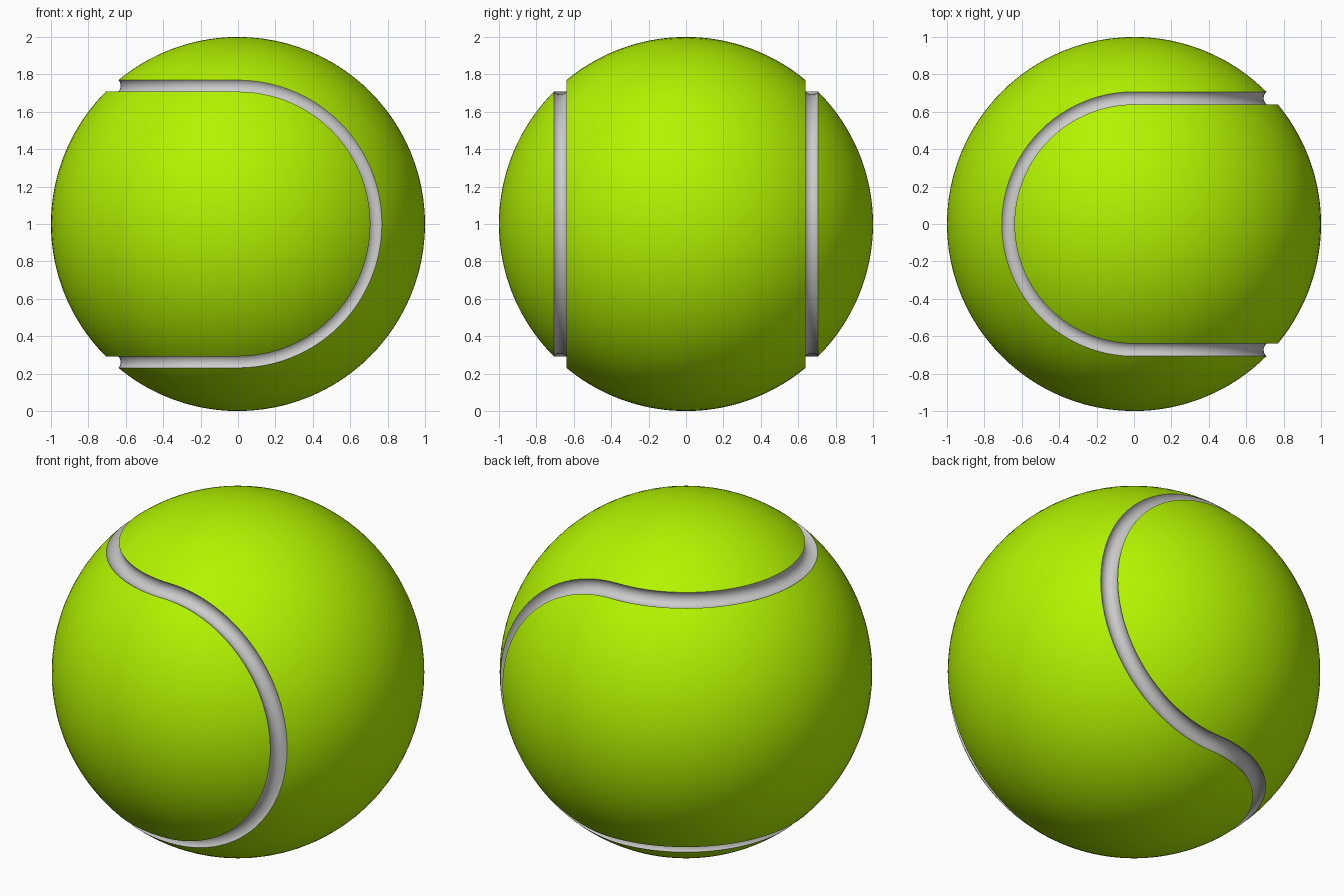
import bpy, bmesh
from math import sin, cos, asin, pi, radians
from mathutils import Vector

if "Cube" in bpy.data.objects:
    bpy.data.objects.remove(bpy.data.objects["Cube"])

R_GROOVE = 0.046             # round groove radius
BETA = radians(47.65)        # seam angle above the y axis at x = 0
ALPHA = 2 * asin(R_GROOVE / 2)
N = 48                       # steps per quarter turn
ACROSS = 48                  # steps across each panel


def half_seam(a, b):
    """y > 0 half of the seam: quarter arc on top, half arc at the side, quarter arc below."""
    q = [pi / 2 * i / N for i in range(N + 1)]
    top = [Vector((-a * cos(u), a * sin(u), b)) for u in q]
    side = [Vector((b * sin(2 * u), a, b * cos(2 * u))) for u in q[1:-1]]
    bottom = [Vector((p.x, p.y, -p.z)) for p in reversed(top)]
    return top + side + bottom


def grid_object(name, grids, mat=None):
    """Skin grids of points, weld them, face them outward and shade smooth."""
    bm = bmesh.new()
    for rows in grids:
        vs = [[bm.verts.new(p) for p in row] for row in rows]
        for r0, r1 in zip(vs, vs[1:]):
            for i in range(len(r0) - 1):
                bm.faces.new((r0[i], r0[i + 1], r1[i + 1], r1[i]))
    bmesh.ops.remove_doubles(bm, verts=bm.verts, dist=1e-5)
    bmesh.ops.recalc_face_normals(bm, faces=bm.faces)
    bm.normal_update()
    if sum(f.normal.dot(f.calc_center_median()) * f.calc_area() for f in bm.faces) < 0:
        bmesh.ops.reverse_faces(bm, faces=bm.faces)
    for f in bm.faces:
        f.smooth = True
    me = bpy.data.meshes.new(name)
    bm.to_mesh(me)
    bm.free()
    ob = bpy.data.objects.new(name, me)
    ob.location.z = 1
    bpy.context.collection.objects.link(ob)
    if mat:
        me.materials.append(mat)
    return ob


def panel_rows(a, b):
    """Sphere arcs joining each seam edge point to its mirror point."""
    rows = []
    for p in half_seam(a, b):
        c = Vector((p.x, 0, p.z)).normalized()
        e = asin(max(-1, min(1, p.y)))
        steps = [e * (2 * i / ACROSS - 1) for i in range(ACROSS + 1)]
        rows.append([c * cos(s) + Vector((0, sin(s), 0)) for s in steps])
    return rows


green = bpy.data.materials.new("felt_green")
green.diffuse_color = (0.45, 0.9, 0.0, 1)
green.use_nodes = True
green.node_tree.nodes["Principled BSDF"].inputs["Base Color"].default_value = green.diffuse_color

# Felt panel over top, right and bottom
hi, lo = BETA + ALPHA, BETA - ALPHA
grid_object("felt_panel_right", [panel_rows(cos(hi), sin(hi))], green)

# Felt panel over front, left and back: same shape turned to interlock
turned = [[Vector((-p.x, p.z, p.y)) for p in row] for row in panel_rows(sin(lo), cos(lo))]
grid_object("felt_panel_left", [turned], green)

# Round seam groove, both mirrored halves; ends lie exactly on the panel edges
groove = []
start, sweep = BETA + pi / 2 + ALPHA / 2, pi - ALPHA
for k in range(17):
    t = start + sweep * k / 16
    groove.append(half_seam(cos(BETA) + R_GROOVE * cos(t), sin(BETA) + R_GROOVE * sin(t)))
mirrored = [[Vector((p.x, -p.y, p.z)) for p in row] for row in groove]
grid_object("seam_groove", [groove, mirrored])
